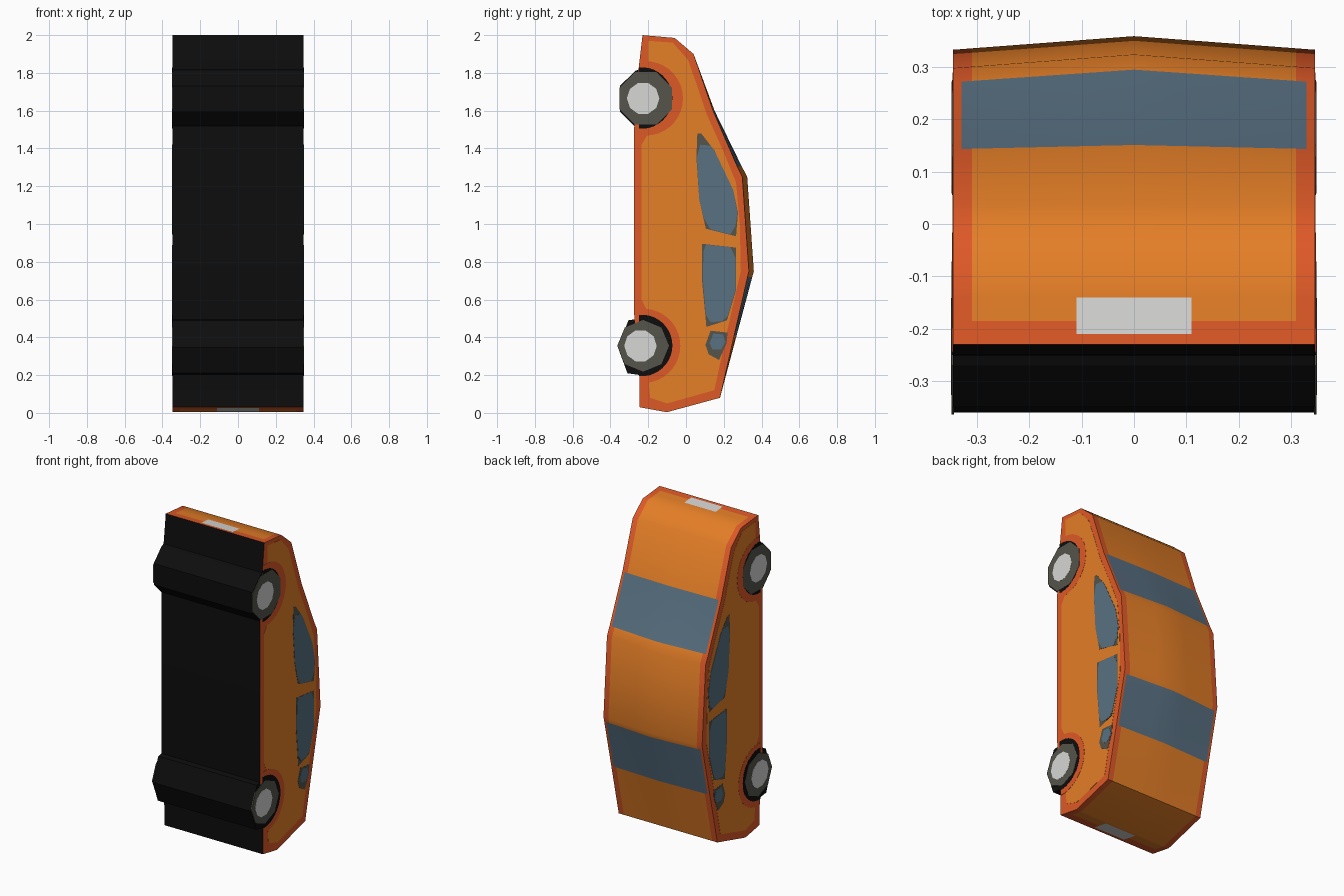
import bpy, bmesh, math

if "Cube" in bpy.data.objects:
    bpy.data.objects.remove(bpy.data.objects["Cube"])

W = 0.346  # half width of the hull sides

def material(name, rgb):
    m = bpy.data.materials.new(name)
    m.diffuse_color = (*rgb, 1)
    m.use_nodes = True
    m.node_tree.nodes["Principled BSDF"].inputs["Base Color"].default_value = m.diffuse_color
    return m

ORANGE = material("orange paint", (0.78, 0.21, 0.02))
RED = material("red orange trim", (0.73, 0.10, 0.02))
GLASS = material("blue glass", (0.10, 0.165, 0.225))
BLACK = material("black", (0.004, 0.004, 0.004))
TYRE = material("tyre grey", (0.09, 0.09, 0.07))
WHITE = material("pale grey", (0.68, 0.68, 0.67))

def finish(name, bm, mats, smooth=False):
    bmesh.ops.recalc_face_normals(bm, faces=bm.faces)
    me = bpy.data.meshes.new(name)
    bm.to_mesh(me)
    bm.free()
    for m in mats:
        me.materials.append(m)
    ob = bpy.data.objects.new(name, me)
    bpy.context.collection.objects.link(ob)
    if smooth:
        me.shade_smooth()
        me.set_sharp_from_angle(angle=math.radians(45))
    return ob

def prism(bm, pts, x0, x1):
    """Extrude a (y, z) outline between two x positions."""
    a = [bm.verts.new((x0, y, z)) for y, z in pts]
    b = [bm.verts.new((x1, y, z)) for y, z in pts]
    n = len(pts)
    for i in range(n):
        j = (i + 1) % n
        bm.faces.new((a[i], a[j], b[j], b[i]))
    bm.faces.new(a)
    bm.faces.new(b)

def plates(name, pts, level, mat):
    """Thin painted plate on both sides of the car."""
    bm = bmesh.new()
    for s in (-1, 1):
        prism(bm, pts, s * (W - 0.002), s * (W + level * 0.001))
    finish(name, bm, [mat])

def arc(cy, cz, r, ymin=-9, n=20, turn=0):
    """Circle outline, cut off flat at y = ymin."""
    c = (ymin - cy) / r
    if c <= -1:
        return [(cy + r * math.cos(turn + i * math.tau / n),
                 cz + r * math.sin(turn + i * math.tau / n)) for i in range(n)]
    a = math.acos(c)
    return [(cy + r * math.cos(-a + 2 * a * i / n),
             cz + r * math.sin(-a + 2 * a * i / n)) for i in range(n + 1)]

# Hull profile: y at the side, z, extra y at the centre, paint of the next strip
# (B trim, O paint, G glass, p/P number plate on trim/paint, K underside)
profile = [
    (-0.23, 2.0, 0, "B"), (-0.21, 1.998, 0, "p"), (-0.185, 1.996, 0, "P"),
    (-0.14, 1.992, 0, "O"), (-0.06, 1.985, 0, "O"), (0.04, 1.90, 0, "O"),
    (0.143, 1.60, 0.008, "G"), (0.271, 1.305, 0.024, "O"),
    (0.298, 1.25, 0.026, "O"), (0.333, 0.75, 0.026, "O"),
    (0.326, 0.72, 0.025, "G"), (0.255, 0.41, 0.013, "O"),
    (0.18, 0.08, 0, "O"), (-0.10, 0.004, 0, "O"), (-0.12, 0.007, 0, "P"),
    (-0.18, 0.018, 0, "p"), (-0.22, 0.025, 0, "B"), (-0.245, 0.03, 0, "K"),
    (-0.245, 0.20, 0, "K"), (-0.275, 0.53, 0, "K"), (-0.275, 1.50, 0, "K"),
    (-0.25, 1.83, 0, "K"),
]
MATS = [ORANGE, RED, GLASS, BLACK, WHITE]

def paint(kind, x):
    if kind == "K":
        return 3
    if kind == "G" and x < 0.33:
        return 2
    if kind in "pP" and x < 0.11:
        return 4
    return 1 if x > 0.31 or kind in "Bp" else 0

xs = [-W, -0.33, -0.31, -0.11, 0, 0.11, 0.31, 0.33, W]
bm = bmesh.new()
rows = [[bm.verts.new((x, y + b * (1 - abs(x) / W), z)) for y, z, b, _ in profile]
        for x in xs]
n = len(profile)
for k in range(len(xs) - 1):
    mid = abs(xs[k] + xs[k + 1]) / 2
    for i in range(n):
        j = (i + 1) % n
        f = bm.faces.new((rows[k][i], rows[k][j], rows[k + 1][j], rows[k + 1][i]))
        f.material_index = paint(profile[i][3], mid)
for cap in (rows[0], rows[-1]):
    bm.faces.new(cap).material_index = 1
finish("car_body", bm, MATS, smooth=True)

# Orange side panels
plates("side_panel", [
    (-0.20, 1.97), (-0.07, 1.96), (0.01, 1.87), (0.06, 1.73), (0.11, 1.58),
    (0.20, 1.38), (0.265, 1.22), (0.285, 1.0), (0.29, 0.75), (0.215, 0.42),
    (0.15, 0.12), (-0.10, 0.05), (-0.19, 0.08), (-0.20, 0.2),
    (-0.20, 0.53), (-0.235, 0.60), (-0.235, 1.42), (-0.20, 1.48), (-0.20, 1.8)],
    1.0, ORANGE)

# Wheel blocks run across the full width under the floor
for name, pts in (
    ("front_wheel_block", [(-0.245, 1.82), (-0.27, 1.81), (-0.35, 1.73),
                           (-0.35, 1.595), (-0.275, 1.52), (-0.245, 1.52)]),
    ("rear_wheel_block", [(-0.24, 0.50), (-0.305, 0.49), (-0.36, 0.345),
                          (-0.31, 0.21), (-0.24, 0.20)])):
    bm = bmesh.new()
    prism(bm, pts, -W, W)
    finish(name, bm, [BLACK])

# Wheel arches, tyres and hubs
for end, cy, cz, r, turn in (("front", -0.213, 1.665, 0.150, math.pi / 8),
                             ("rear", -0.227, 0.355, 0.137, 0)):
    plates(end + "_arch_trim", arc(cy, cz, 0.197, -0.245), 1.8, RED)
    plates(end + "_arch_gap", arc(-0.235, cz + 0.002, 0.163, -0.25), 2.5, BLACK)
    plates(end + "_tyre", arc(cy, cz, r, n=8, turn=turn), 3.2, TYRE)
    plates(end + "_hub", arc(cy - 0.014, cz, 0.086, n=10), 4.0, WHITE)

# Side windows: dark frame below, glass above
plates("front_window_frame", [
    (0.06, 1.48), (0.08, 1.48), (0.15, 1.39), (0.25, 1.18), (0.275, 1.06),
    (0.265, 0.935), (0.105, 0.975), (0.07, 1.13), (0.055, 1.35)], 1.8, TYRE)
plates("front_window", [
    (0.075, 1.42), (0.13, 1.415), (0.155, 1.38), (0.25, 1.18), (0.272, 1.06),
    (0.262, 0.99), (0.235, 0.945), (0.13, 0.972), (0.095, 1.03), (0.07, 1.13),
    (0.058, 1.35)], 2.5, GLASS)
plates("rear_window_frame", [
    (0.085, 0.895), (0.265, 0.875), (0.265, 0.65), (0.217, 0.49),
    (0.108, 0.455), (0.085, 0.70)], 1.8, TYRE)
plates("rear_window", [
    (0.105, 0.89), (0.235, 0.878), (0.262, 0.82), (0.262, 0.65), (0.22, 0.51),
    (0.19, 0.485), (0.13, 0.48), (0.105, 0.52), (0.09, 0.70), (0.092, 0.85)], 2.5, GLASS)
plates("quarter_window_frame", [
    (0.13, 0.435), (0.22, 0.425), (0.215, 0.37), (0.175, 0.28), (0.12, 0.31),
    (0.103, 0.36)], 1.8, TYRE)
plates("quarter_window", [
    (0.145, 0.42), (0.195, 0.415), (0.21, 0.375), (0.185, 0.335), (0.14, 0.335),
    (0.125, 0.37)], 2.5, GLASS)
